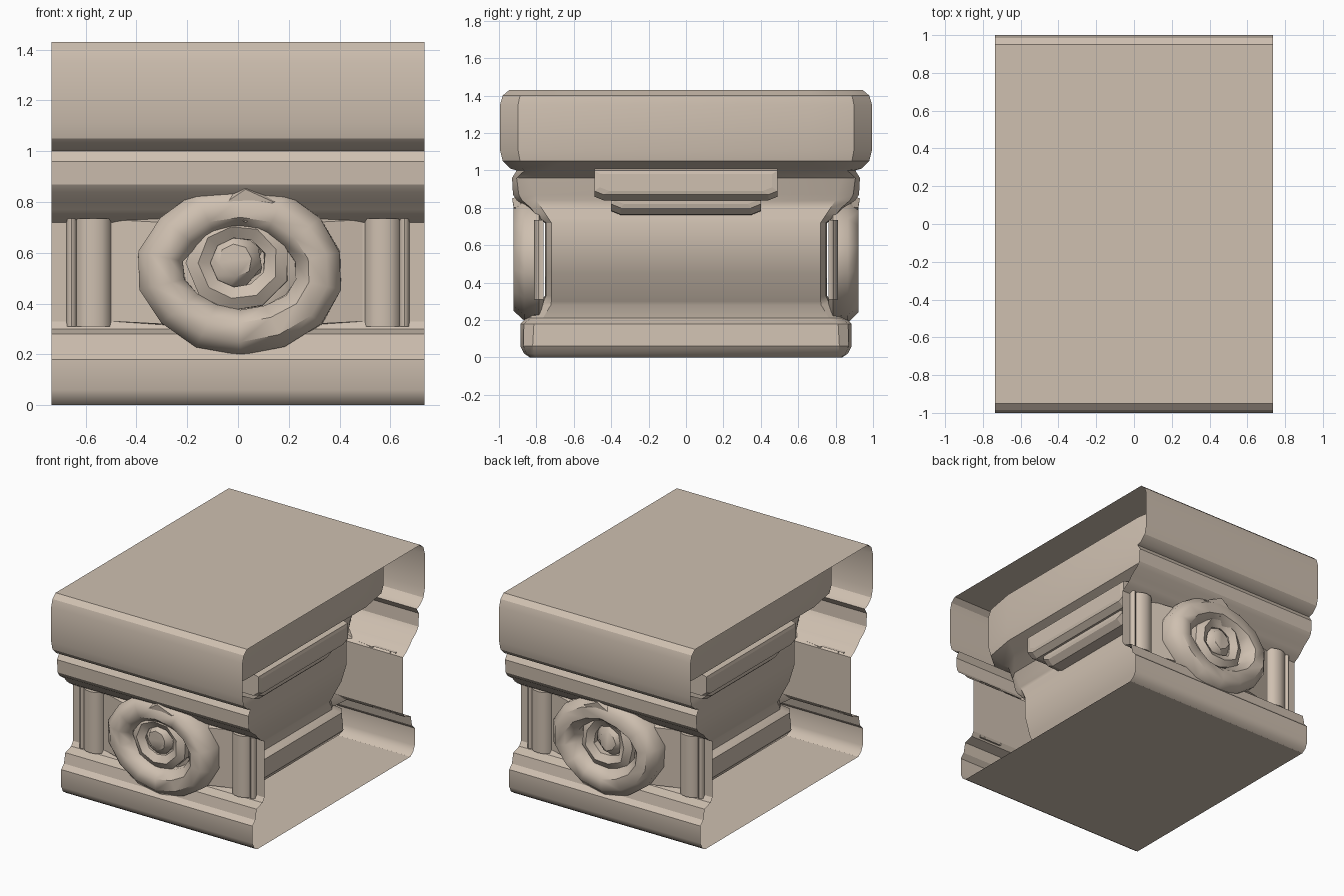
import bpy, bmesh, math, random

if "Cube" in bpy.data.objects:
    bpy.data.objects.remove(bpy.data.objects["Cube"])

random.seed(4)
L = 0.735  # half length of the block along x

stone = bpy.data.materials.new("warm stone")
stone.diffuse_color = (0.62, 0.525, 0.435, 1)
stone.use_nodes = True
stone.node_tree.nodes["Principled BSDF"].inputs["Base Color"].default_value = stone.diffuse_color


def make(name, verts, faces, smooth=None, recalc=True):
    me = bpy.data.meshes.new(name)
    me.from_pydata(verts, [], faces)
    bm = bmesh.new()
    bm.from_mesh(me)
    if recalc:
        bmesh.ops.recalc_face_normals(bm, faces=bm.faces)
    bm.to_mesh(me)
    bm.free()
    me.materials.append(stone)
    ob = bpy.data.objects.new(name, me)
    bpy.context.collection.objects.link(ob)
    if smooth:
        bpy.ops.object.select_all(action='DESELECT')
        ob.select_set(True)
        bpy.context.view_layer.objects.active = ob
        bpy.ops.object.shade_smooth_by_angle(angle=math.radians(smooth))
    return ob


def interp(keys, z):
    for (z0, *a), (z1, *b) in zip(keys, keys[1:]):
        if z <= z1:
            t = (z - z0) / (z1 - z0)
            return [p + (q - p) * t for p, q in zip(a, b)]
    return keys[-1][1:]


# Moulding profile (y out, z up), same on front and back
half = [(.84, 0), (.87, .02), (.89, .06), (.89, .18), (.86, .21), (.845, .28),
        (.78, .30), (.76, .33), (.76, .45), (.76, .58), (.76, .72), (.80, .745),
        (.83, .77), (.855, .80), (.91, .84), (.93, .87), (.935, .96),
        (.91, 1.0), (.945, 1.01), (.985, 1.05), (1.0, 1.11), (1.0, 1.35),
        (.985, 1.40), (.95, 1.43)]
n = len(half)

# Moulded shell: closed profile swept along x, ends left open
loop = [(-y, z) for y, z in half] + [(y, z) for y, z in reversed(half)]
m = len(loop)
verts = [(x, y, z) for x in (-L, L) for y, z in loop]
make("moulded_shell", verts,
     [(i, (i + 1) % m, m + (i + 1) % m, m + i) for i in range(m)], 30)

# Pillowed faces set back inside the open ends: (z, half width, x)
end_keys = [(0, .80, .18), (.03, .82, .22), (.05, .82, .235), (.17, .82, .235),
            (.20, .80, .21), (.22, .73, .16), (.30, .72, .21), (.45, .72, .29),
            (.58, .72, .33), (.72, .72, .33), (.84, .80, .30), (.97, .84, .32),
            (1.01, .72, .42), (1.05, .66, .52), (1.11, .66, .53), (1.35, .66, .53),
            (1.40, .66, .52), (1.43, .66, .46)]
for s, side in ((1, "right"), (-1, "left")):
    verts, faces = [], []
    for y, z in half:
        w, d = interp(end_keys, z)
        w = min(w, y - .02)
        row = [(y - .005, d - .15), (w + (y - w) * .7, d - .04), (w, d)]
        verts += [(s * x, -v, z) for v, x in row] + [(s * x, v, z) for v, x in row[::-1]]
    for r in range(n - 1):
        for c in range(5):
            a = r * 6 + c
            f = (a, a + 1, a + 7, a + 6)
            faces.append(f if s > 0 else f[::-1])
    make(side + "_recessed_end", verts, faces, 30, recalc=False)
    # Short bracket under the top slab, with a smaller step below it
    for part, tiers in (("bracket", [(.25, .49, .84, 1.01), (.46, .49, .84, 1.01),
                                     (.50, .49, .87, 1.0), (.505, .46, .89, .98)]),
                        ("bracket_step", [(.25, .40, .76, .85), (.40, .40, .765, .85),
                                          (.44, .40, .80, .85), (.445, .38, .82, .85)])):
        verts = []
        for x, w, z0, z1 in tiers:
            verts += [(s * x, -w + .05, z0), (s * x, w - .05, z0), (s * x, w, z0 + .02),
                      (s * x, w, z1), (s * x, -w, z1), (s * x, -w, z0 + .02)]
        faces = [(r * 6 + i, r * 6 + (i + 1) % 6, r * 6 + 6 + (i + 1) % 6, r * 6 + 6 + i)
                 for r in range(3) for i in range(6)]
        faces += [tuple(range(18, 24)), tuple(range(6))]
        make(f"{side}_end_{part}", verts, faces)


def ring(name, sy, cx, cy, cz, rx, rz, tube, depth, seg, sides, jit):
    """Rough carved ring lying in the x-z plane, flattened against the wall."""
    verts, faces = [], []
    for i in range(seg):
        a = 2 * math.pi * (i + .5) / seg
        k = 1 + random.uniform(-jit, jit)
        for j in range(sides):
            b = 2 * math.pi * (j + .5) / sides
            e = tube * math.cos(b) * (1 + random.uniform(-jit, jit))
            verts.append((cx + (rx * k + e) * math.cos(a),
                          sy * max(.763, cy + depth * math.sin(b)),
                          cz + (rz * k + e) * math.sin(a)))
    for i in range(seg):
        for j in range(sides):
            p, q = i * sides, (i + 1) % seg * sides
            faces.append((p + j, p + (j + 1) % sides, q + (j + 1) % sides, q + j))
    return make(name, verts, faces, 48)


def dome(name, sy, cx, cy, cz, r, depth, seg):
    """Low faceted bud."""
    verts, faces = [], []
    for k, h in ((1, 0), (.85, .55), (.5, .9)):
        for i in range(seg):
            a = 2 * math.pi * i / seg + h
            q = r * k * random.uniform(.92, 1.08)
            verts.append((cx + q * math.cos(a), sy * (cy + depth * h), cz + q * math.sin(a)))
    for k in range(2):
        for i in range(seg):
            j = (i + 1) % seg
            faces.append((k * seg + i, k * seg + j, k * seg + seg + j, k * seg + seg + i))
    faces += [tuple(range(2 * seg, 3 * seg)), tuple(range(seg))]
    return make(name, verts, faces, 40)


# Carved rosette and ribs on front and back
for sy, side in ((-1, "front"), (1, "back")):
    ring(side + "_rosette_outer_petals", sy, .01, .825, .53, .315, .245, .098, .105, 14, 8, .03)
    dome(side + "_rosette_dish", sy, .01, .763, .53, .27, .06, 12)
    ring(side + "_rosette_inner_petals", sy, 0, .83, .56, .15, .15, .055, .06, 9, 6, .06)
    dome(side + "_rosette_bud", sy, -.01, .78, .57, .13, .11, 8)
    # Curled petal tip at the top of the rosette
    tip = [(-.14, .80, .80), (.02, .80, .90), (.22, .80, .82),
           (-.06, .92, .79), (.03, .93, .85), (.14, .92, .80), (.03, .91, .72)]
    make(side + "_rosette_tip", [(x, sy * y, z) for x, y, z in tip],
         [(0, 1, 4, 3), (1, 2, 5, 4), (3, 4, 5, 6), (0, 3, 6), (2, 6, 5)], 50)
    for sx in (-1, 1):
        # Vertical ribs: a broad rounded one with a thin fillet beside it
        for k, (cx, r, d) in enumerate(((.57, .07, .05), (.655, .02, .03))):
            verts = []
            for z in (.31, .735):
                for i in range(7):
                    a = math.pi * i / 6
                    verts.append((sx * cx + r * math.cos(a),
                                  sy * (.762 + d * math.sin(a)), z))
            make(f"{side}_rib_{k}", verts,
                 [(i, i + 1, i + 8, i + 7) for i in range(6)]
                 + [tuple(range(7)), tuple(range(7, 14))], 40)
        # Gently sloped leaf filling the field beside the rosette
        leaf = [(.49, .762, .73), (.49, .762, .33), (.20, .78, .31), (.20, .79, .74),
                (.30, .81, .72), (.30, .81, .32)]
        make(side + "_field_leaf", [(sx * x, sy * y, z) for x, y, z in leaf],
             [(0, 1, 5, 4), (1, 2, 5), (0, 4, 3), (2, 3, 4, 5)])
